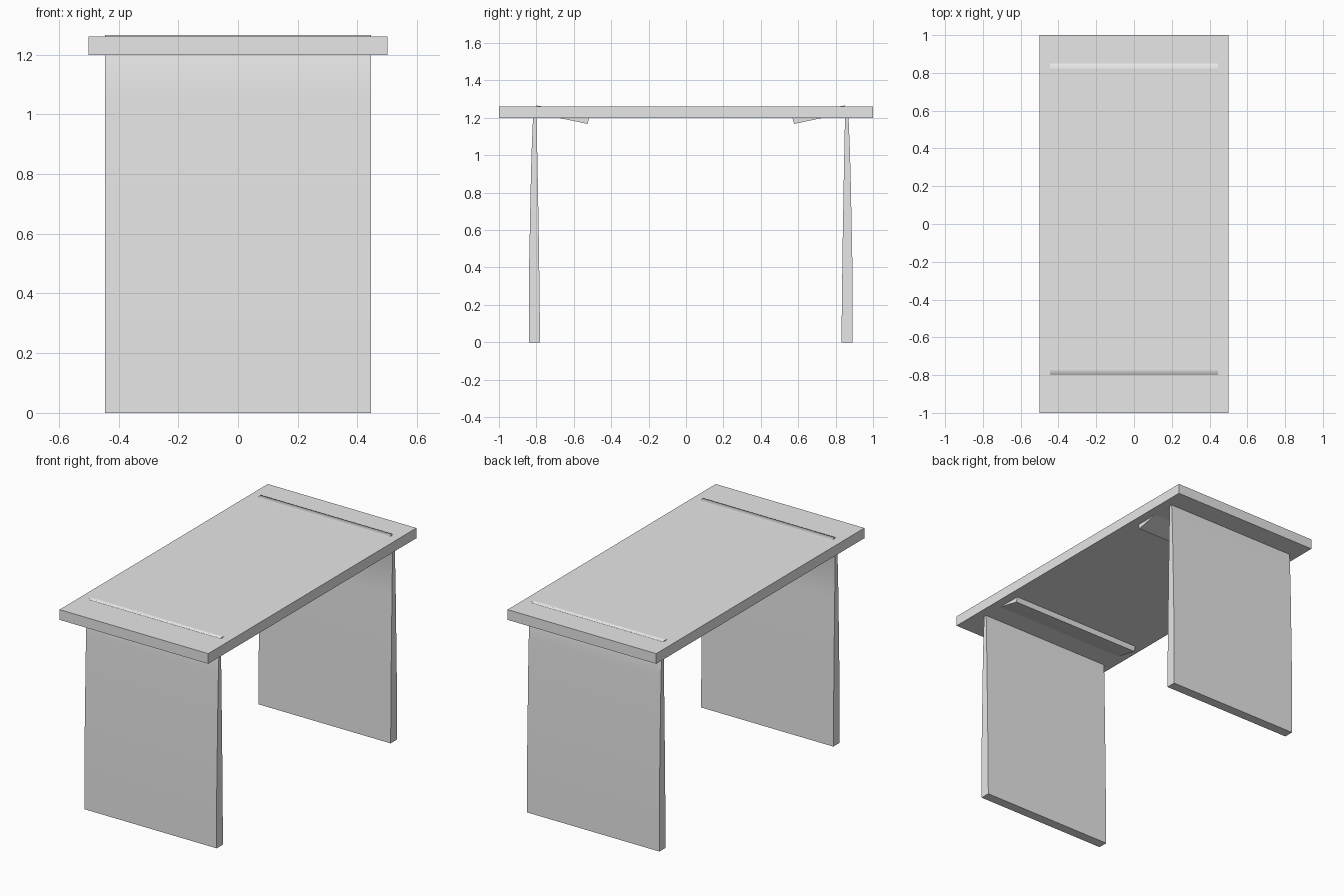
import bpy
import bmesh

cube = bpy.data.objects.get("Cube")
if cube:
    bpy.data.objects.remove(cube, do_unlink=True)

# Single plain grey
grey = bpy.data.materials.new("plain_grey")
grey.use_nodes = True
grey.diffuse_color = (0.8, 0.8, 0.8, 1)
grey.node_tree.nodes["Principled BSDF"].inputs["Base Color"].default_value = (0.8, 0.8, 0.8, 1)


def add_object(name, bm):
    bmesh.ops.recalc_face_normals(bm, faces=bm.faces)
    mesh = bpy.data.meshes.new(name)
    bm.to_mesh(mesh)
    bm.free()
    mesh.materials.append(grey)
    obj = bpy.data.objects.new(name, mesh)
    bpy.context.collection.objects.link(obj)
    return obj


# Flat slab top
bm = bmesh.new()
bmesh.ops.create_cube(bm, size=1)
bmesh.ops.scale(bm, vec=(1, 2, 0.062), verts=bm.verts)
bmesh.ops.translate(bm, vec=(0, 0, 1.229), verts=bm.verts)
add_object("table_top", bm)

# Leg side profile (y, z): tapers upward, folds through the slab, ends in a hooked lip
OUTER = [(-0.84, 0), (-0.84, 0.35), (-0.835, 0.6), (-0.829, 0.9), (-0.824, 1.06),
         (-0.818, 1.2), (-0.798, 1.266), (-0.757, 1.259), (-0.517, 1.204)]
INNER = [(-0.527, 1.168), (-0.676, 1.199), (-0.77, 1.225), (-0.792, 1.218),
         (-0.799, 1.2), (-0.793, 0.9), (-0.786, 0.5), (-0.78, 0)]
HALF_WIDTH = 0.445


def bent_leg(name, side, shift):
    bm = bmesh.new()
    profile = OUTER + INNER
    rings = [[bm.verts.new((x, -side * y + shift, z)) for y, z in profile]
             for x in (-HALF_WIDTH, HALF_WIDTH)]
    caps = [bm.faces.new(ring) for ring in rings]
    count = len(profile)
    for i in range(count):
        j = (i + 1) % count
        face = bm.faces.new((rings[0][i], rings[0][j], rings[1][j], rings[1][i]))
        # Foot and lip end stay flat, the sheet faces are smooth
        face.smooth = i not in (len(OUTER) - 1, count - 1)
    # Crisp borders around every flat face
    for face in bm.faces:
        if not face.smooth:
            for edge in face.edges:
                edge.smooth = False
    add_object(name, bm)


bent_leg("front_leg", -1, 0)
bent_leg("back_leg", 1, 0.053 - 0.002)
